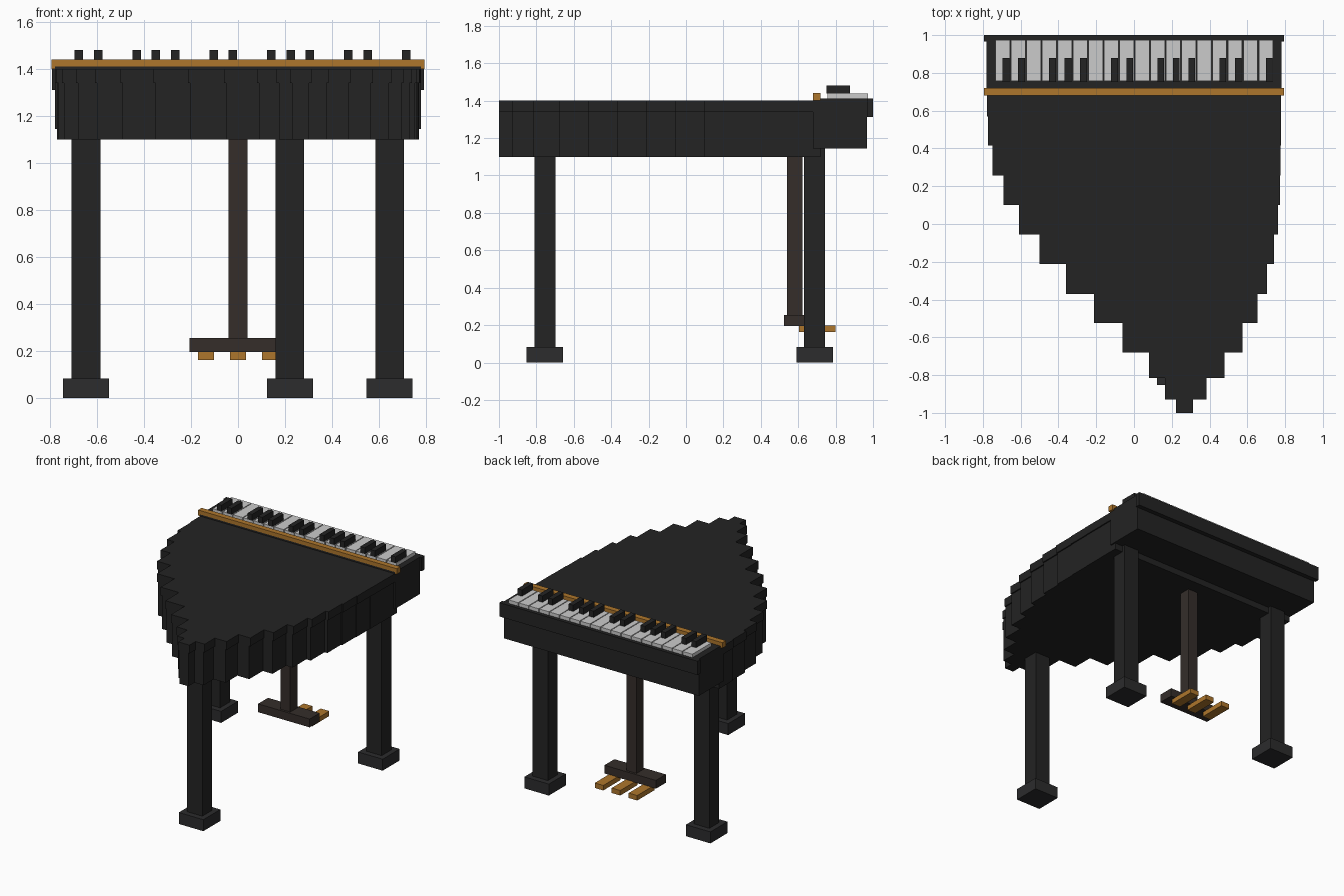
import bpy

if "Cube" in bpy.data.objects:
    bpy.data.objects.remove(bpy.data.objects["Cube"])


def material(name, rgb):
    m = bpy.data.materials.new(name)
    m.diffuse_color = (*rgb, 1)
    m.use_nodes = True
    m.node_tree.nodes["Principled BSDF"].inputs["Base Color"].default_value = m.diffuse_color
    return m


BLACK = material("black_lacquer", (0.017, 0.017, 0.017))
FOOT = material("foot_black", (0.025, 0.025, 0.026))
IVORY = material("ivory", (0.8, 0.8, 0.8))
BRASS = material("brass", (0.42, 0.18, 0.025))
WOOD = material("dark_wood", (0.035, 0.027, 0.023))


def boxes(name, ranges, mat):
    """One object made of boxes given as (x0, x1, y0, y1, z0, z1)."""
    verts, faces = [], []
    for x0, x1, y0, y1, z0, z1 in ranges:
        n = len(verts)
        verts += [(x, y, z) for z in (z0, z1)
                  for x, y in ((x0, y0), (x1, y0), (x1, y1), (x0, y1))]
        faces += [(n + 3, n + 2, n + 1, n), (n + 4, n + 5, n + 6, n + 7)]
        faces += [(n + i, n + (i + 1) % 4, n + 4 + (i + 1) % 4, n + 4 + i)
                  for i in range(4)]
    me = bpy.data.meshes.new(name)
    me.from_pydata(verts, [], faces)
    me.materials.append(mat)
    ob = bpy.data.objects.new(name, me)
    bpy.context.collection.objects.link(ob)
    return ob


def extruded_outline(name, pts, z0, z1, mat):
    """Prism from a closed counter-clockwise outline."""
    n = len(pts)
    verts = [(x, y, z) for z in (z0, z1) for x, y in pts]
    faces = [tuple(reversed(range(n))), tuple(range(n, 2 * n))]
    faces += [(i, (i + 1) % n, n + (i + 1) % n, n + i) for i in range(n)]
    me = bpy.data.meshes.new(name)
    me.from_pydata(verts, [], faces)
    me.materials.append(mat)
    ob = bpy.data.objects.new(name, me)
    bpy.context.collection.objects.link(ob)


# Stepped case: (rear y of step, left x, right x), tail first
STEPS = [(-1.0, 0.222, 0.312), (-0.93, 0.165, 0.385), (-0.815, 0.08, 0.48),
         (-0.68, -0.06, 0.575), (-0.525, -0.213, 0.653), (-0.37, -0.36, 0.705),
         (-0.213, -0.50, 0.74), (-0.055, -0.61, 0.762), (0.10, -0.69, 0.772),
         (0.258, -0.75, 0.776), (0.415, -0.773, 0.778), (0.57, -0.779, 0.779)]
FRONT_Y = 0.72


def case_outline(inset):
    ends = [s[0] for s in STEPS[1:]] + [FRONT_Y]
    right, left = [], []
    for (y0, xl, xr), y1 in zip(STEPS, ends):
        right += [(xr - inset, y0), (xr - inset, y1)]
        left += [(xl + inset, y0), (xl + inset, y1)]
    return right + left[::-1]


extruded_outline("case_rim", case_outline(0.009), 1.10, 1.34, BLACK)
extruded_outline("lid", case_outline(0), 1.34, 1.40, BLACK)

# Keyboard end
boxes("keybed", [(-0.78, 0.78, 0.68, 0.967, 1.145, 1.412)], BLACK)
boxes("key_slip", [(-0.793, 0.793, 0.967, 1.0, 1.312, 1.412)], BLACK)
boxes("fallboard_strip", [(-0.795, 0.795, 0.68, 0.72, 1.40, 1.44)], BRASS)

# Keys
PITCH, START = 0.082, -0.736
boxes("white_keys", [(START + i * PITCH + 0.003, START + (i + 1) * PITCH - 0.003,
                      0.757, 0.974, 1.41, 1.437) for i in range(18)], IVORY)
black = [START + i * PITCH - 0.024 for i in range(1, 19) if i % 7 not in (0, 3)]
boxes("black_keys", [(x - 0.018, x + 0.018, 0.752, 0.878, 1.437, 1.482)
                     for x in black], BLACK)

# Legs with block feet
for name, x, y in (("left_leg", -0.647, 0.688), ("right_leg", 0.646, 0.688),
                   ("tail_leg", 0.221, -0.755)):
    boxes(name, [(x - 0.061, x + 0.061, y - 0.056, y + 0.056, 0.08, 1.15 if y > 0 else 1.11)], BLACK)
    boxes(name + "_foot", [(x - 0.098, x + 0.098, y - 0.097, y + 0.097, 0, 0.083)], FOOT)

# Pedal lyre
boxes("lyre_post", [(-0.04, 0.04, 0.54, 0.622, 0.25, 1.11)], WOOD)
boxes("lyre_box", [(-0.206, 0.206, 0.524, 0.638, 0.195, 0.255)], WOOD)
boxes("pedals", [(x - 0.034, x + 0.034, 0.605, 0.80, 0.162, 0.198)
                 for x in (-0.136, 0, 0.136)], BRASS)
